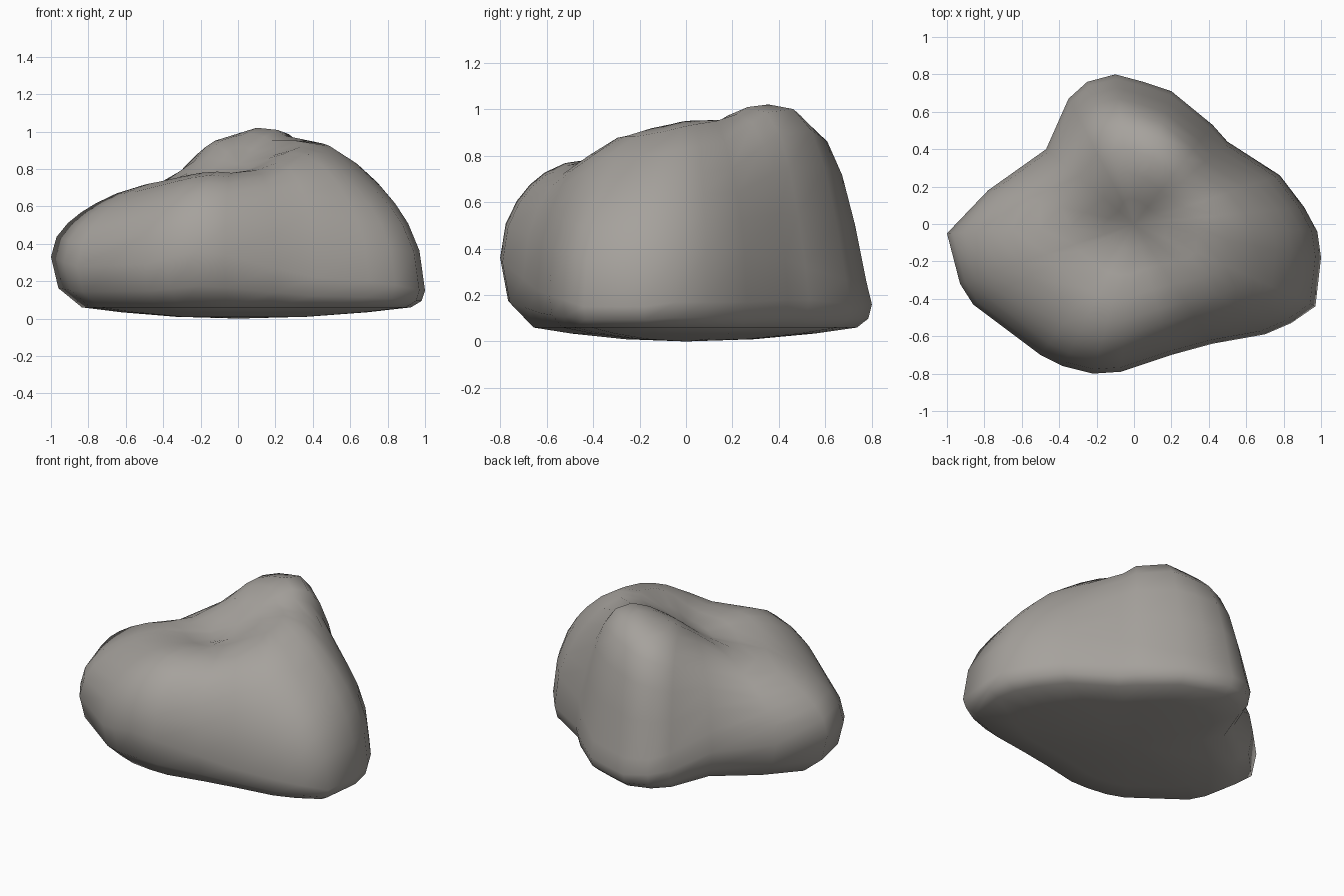
import bpy
import bmesh
from math import exp

old = bpy.data.objects.get("Cube")
if old:
    bpy.data.objects.remove(old, do_unlink=True)

# Widest outline of the boulder, counter-clockwise:
# x, y, height of the widest point, share of straight sloping wall
OUTLINE = [
    (1, -.18, .15, 0), (.98, -.04, .17, 0), (.91, .09, .17, 0), (.78, .26, .17, 0),
    (.5, .44, .18, .4), (.42, .53, .18, .7), (.2, .71, .16, 1), (.05, .76, .16, 1),
    (-.1, .8, .16, 1), (-.25, .76, .18, 1), (-.35, .67, .2, .8), (-.47, .4, .25, .4),
    (-.78, .18, .3, 0), (-1, -.05, .33, 0), (-.93, -.32, .3, 0), (-.86, -.43, .28, 0),
    (-.5, -.7, .29, 0), (-.38, -.76, .32, 0), (-.22, -.8, .36, 0), (-.07, -.79, .34, 0),
    (.2, -.7, .27, 0), (.42, -.64, .22, 0), (.7, -.59, .2, 0), (.84, -.53, .18, 0),
    (.97, -.44, .15, 0),
]

# Lobes, ridges and hollows of the upper surface
SPOTS = [
    (.23, .4, 1.01), (-.05, .2, .98), (.16, .24, .99), (0, .42, .96),     # summit
    (0, .58, .9), (.3, .5, .7), (-.2, .36, .9),                           # back lobe
    (.42, .2, .96), (.34, 0, .95), (.37, -.25, .89), (.35, -.45, .78),    # right ridge
    (.65, 0, .81), (.86, -.2, .58), (.7, -.35, .69), (.55, .25, .7),      # right flank
    (-.1, -.05, .75), (.13, .03, .86), (.1, -.3, .8),                     # hollow
    (-.25, -.4, .77), (-.2, -.7, .64), (-.48, -.2, .72),                  # front lobe
    (-.72, -.1, .63), (-.88, -.1, .52), (-.38, .08, .73),                 # left lobe
    (-.3, .28, .8), (-.28, .5, .76),
]

ROUNDNESS = 2.05
BASE_RISE = .06
SPREAD = .16
EDGES = list(zip(OUTLINE, OUTLINE[1:] + OUTLINE[:1]))


def falloff(f, straight):
    """Wall profile: one at the middle, zero at the outline."""
    rounded = max(0, 1 - f ** ROUNDNESS) ** (1 / ROUNDNESS)
    sloping = 1 - exp(-(max(0, 1 - f) / .15) ** 1.3)
    return rounded * (1 - straight) + sloping * straight


def locate(x, y):
    """Wall profile value and widest height in the direction of a point."""
    for a, b in EDGES:
        det = a[0] * b[1] - a[1] * b[0]
        s = (x * b[1] - y * b[0]) / det
        t = (a[0] * y - a[1] * x) / det
        if s >= 0 and t >= 0:
            f = s + t
            waist, straight = ((s * a[n] + t * b[n]) / f for n in (2, 3))
            return falloff(f, straight), waist


def blend(x, y, values):
    """Smooth distance-weighted mix of the spot values."""
    weights = [exp(-((x - p[0]) ** 2 + (y - p[1]) ** 2) / (2 * SPREAD ** 2)) for p in SPOTS]
    return sum(w * v for w, v in zip(weights, values)) / sum(weights)


# Roof height wanted above each spot, refined so the blend passes near them
wanted = []
for x, y, z in SPOTS:
    k, waist = locate(x, y)
    wanted.append((z - waist * (1 - k)) / k)
roof = list(wanted)
for _ in range(2):
    roof = [r + w - blend(p[0], p[1], roof) for r, w, p in zip(roof, wanted, SPOTS)]


def upper(f):
    ring = []
    for x, y, waist, straight in OUTLINE:
        k = falloff(f, straight)
        ring.append((x * f, y * f, waist * (1 - k) + blend(x * f, y * f, roof) * k))
    return ring


def lower(f):
    ring = []
    for x, y, waist, _ in OUTLINE:
        g = f * (1 - waist / 2)
        ring.append((x * g, y * g, BASE_RISE * f * f))
    return ring


def undercut():
    ring = []
    for x, y, waist, _ in OUTLINE:
        g = 1 - waist * .12
        ring.append((x * g, y * g, BASE_RISE + (waist - BASE_RISE) * .38))
    return ring


# Rings from the underside, round the waist, to the top
rings = [lower(f) for f in (.4, .75, 1)] + [undercut()]
rings += [upper(f) for f in (1, .97, .91, .84, .76, .65, .5, .34, .17)]

bm = bmesh.new()
loops = [[bm.verts.new(p) for p in ring] for ring in rings]
count = len(OUTLINE)
for low, high in zip(loops, loops[1:]):
    for i in range(count):
        j = (i + 1) % count
        bm.faces.new((low[i], low[j], high[j], high[i]))
for loop, z in ((loops[0], 0), (loops[-1], blend(0, 0, roof))):
    centre = bm.verts.new((0, 0, z))
    for i in range(count):
        bm.faces.new((loop[i], loop[(i + 1) % count], centre))
bmesh.ops.recalc_face_normals(bm, faces=bm.faces)
for face in bm.faces:
    face.smooth = True
mesh = bpy.data.meshes.new("boulder")
bm.to_mesh(mesh)
bm.free()

# Warm grey stone
stone = bpy.data.materials.new("warm grey stone")
stone.use_nodes = True
colour = (.38, .36, .335, 1)
stone.diffuse_color = colour
stone.node_tree.nodes["Principled BSDF"].inputs["Base Color"].default_value = colour
mesh.materials.append(stone)

boulder = bpy.data.objects.new("boulder", mesh)
bpy.context.scene.collection.objects.link(boulder)
